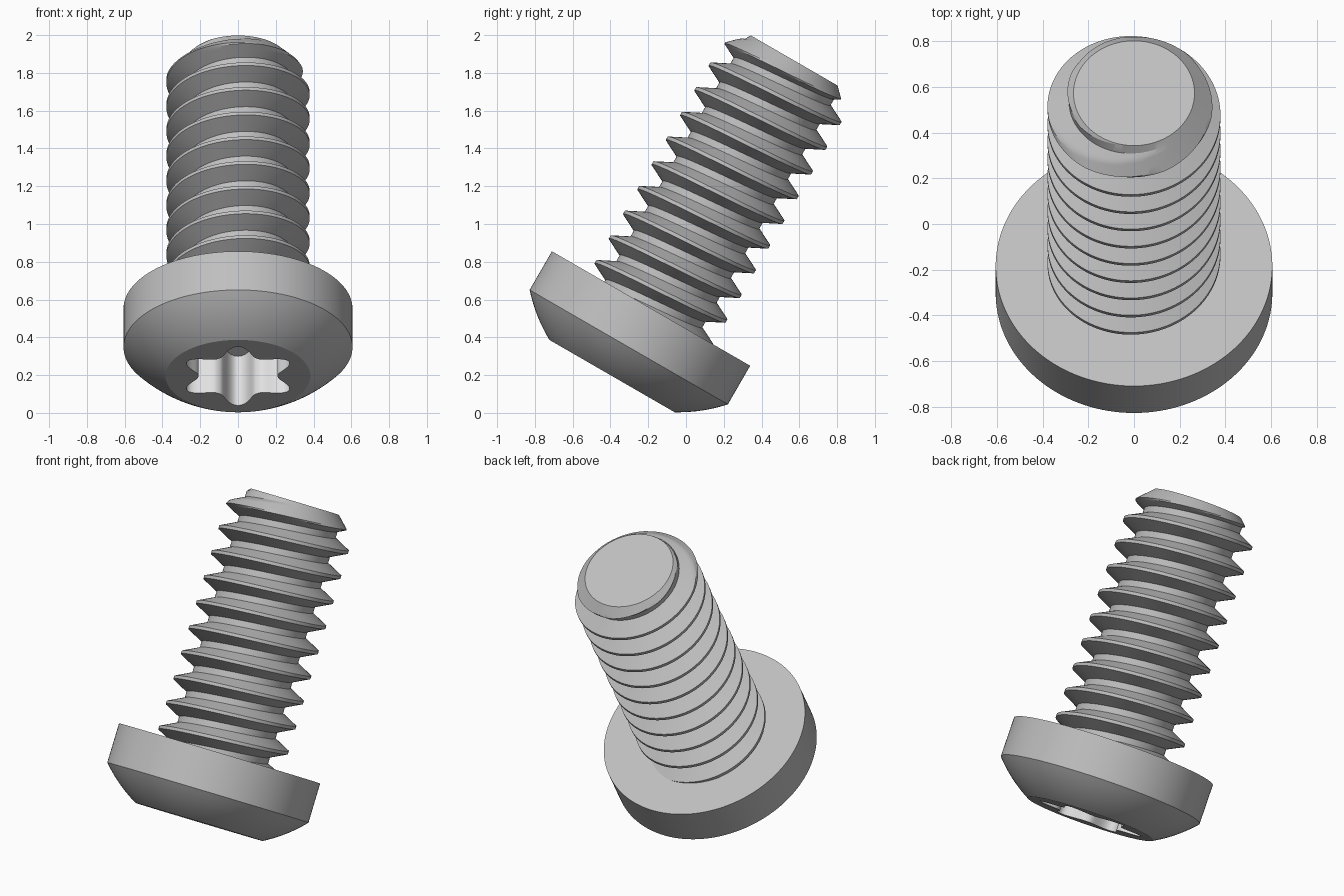
import bpy, bmesh, math
from mathutils import Matrix

if "Cube" in bpy.data.objects:
    bpy.data.objects.remove(bpy.data.objects["Cube"])

SEG = 192
TILT = math.radians(-30)
PLACE = Matrix.Translation((0, -0.185, 0.5525)) @ Matrix.Rotation(TILT, 4, 'X')


def material(name, value):
    mat = bpy.data.materials.new(name)
    mat.use_nodes = True
    colour = (value, value, value, 1)
    mat.diffuse_color = colour
    mat.node_tree.nodes["Principled BSDF"].inputs["Base Color"].default_value = colour
    return mat


steel = material("grey steel", 0.52)
bright = material("bright steel", 0.75)


def finish(bm, name, mats):
    bmesh.ops.remove_doubles(bm, verts=bm.verts, dist=1e-5)
    bmesh.ops.recalc_face_normals(bm, faces=bm.faces)
    mesh = bpy.data.meshes.new(name)
    bm.to_mesh(mesh)
    bm.free()
    for mat in mats:
        mesh.materials.append(mat)
    obj = bpy.data.objects.new(name, mesh)
    bpy.context.collection.objects.link(obj)
    obj.matrix_world = PLACE
    bpy.ops.object.select_all(action='DESELECT')
    obj.select_set(True)
    bpy.context.view_layer.objects.active = obj
    bpy.ops.object.shade_smooth_by_angle(angle=math.radians(20))
    return obj


def polar(r, a, z):
    return (r * math.cos(a), r * math.sin(a), z)


# Head: rings lofted from the recess floor, over the dome, to the seat
RECESS_DEPTH, HEAD_H, RIM_H = 0.30, 0.413, 0.236
FACE_R, HEAD_R, ROOT_R, CREST_R = 0.383, 0.606, 0.285, 0.379


def lobe(a):
    wave = (1 + math.cos(6 * (a - math.pi / 2))) / 2
    return 0.21 + 0.10 * wave ** 1.3


rings = [(lobe, RECESS_DEPTH - HEAD_H), (lobe, -HEAD_H)]
DOME_STEPS, BULGE = 10, 0.012
dr, dz = HEAD_R - FACE_R, HEAD_H - RIM_H
chord = math.hypot(dr, dz)
for i in range(DOME_STEPS + 1):
    t = i / DOME_STEPS
    push = 4 * BULGE * t * (1 - t) / chord
    rings.append((FACE_R + dr * t + dz * push, -HEAD_H + dz * t - dr * push))
rings += [(HEAD_R, 0), (ROOT_R - 0.02, 0)]

bm = bmesh.new()
loops = []
for r, z in rings:
    angles = [math.tau * j / SEG for j in range(SEG)]
    loops.append([bm.verts.new(polar(r(a) if callable(r) else r, a, z)) for a in angles])
floor = bm.faces.new(loops[0])
floor.material_index = 1
for i, (low, high) in enumerate(zip(loops, loops[1:])):
    for j in range(SEG):
        k = (j + 1) % SEG
        face = bm.faces.new((low[j], low[k], high[k], high[j]))
        face.material_index = 1 if i == 0 else 0
bm.faces.new(loops[-1])
finish(bm, "screw_head", [steel, bright])

# Shank: right-hand helical thread with a chamfered tip
LENGTH, PITCH, START, TIP_R, SUNK = 1.516, 0.151, 0.067, 0.265, -0.02
CREST_W, ROOT_W = 1 / 16, 3 / 8   # half widths measured from crest centre, in pitches
FLANK = 6
knots = [-CREST_W, CREST_W]
knots += [CREST_W + (ROOT_W - CREST_W) * i / FLANK for i in range(1, FLANK + 1)]
knots += [1 - ROOT_W + (ROOT_W - CREST_W) * i / FLANK for i in range(FLANK)]
TURNS = range(-3, 12)


def thread_radius(phase):
    d = abs((phase + 0.5) % 1 - 0.5)
    t = min(max((d - CREST_W) / (ROOT_W - CREST_W), 0), 1)
    return CREST_R + (ROOT_R - CREST_R) * t


bm = bmesh.new()
columns = []
for j in range(SEG + 1):
    a = math.tau * j / SEG - math.pi / 2
    column = []
    for turn in TURNS:
        for knot in knots:
            lift = START + PITCH * j / SEG
            z = min(max(lift + PITCH * (turn + knot), SUNK), LENGTH)
            r = min(thread_radius((z - lift) / PITCH), TIP_R + LENGTH - z)
            column.append(bm.verts.new(polar(r, a, z)))
    columns.append(column)
for left, right in zip(columns, columns[1:]):
    for i in range(len(left) - 1):
        bm.faces.new((left[i], right[i], right[i + 1], left[i + 1]))
bmesh.ops.remove_doubles(bm, verts=bm.verts, dist=1e-5)
bmesh.ops.holes_fill(bm, edges=[e for e in bm.edges if e.is_boundary], sides=0)
finish(bm, "threaded_shank", [steel])
